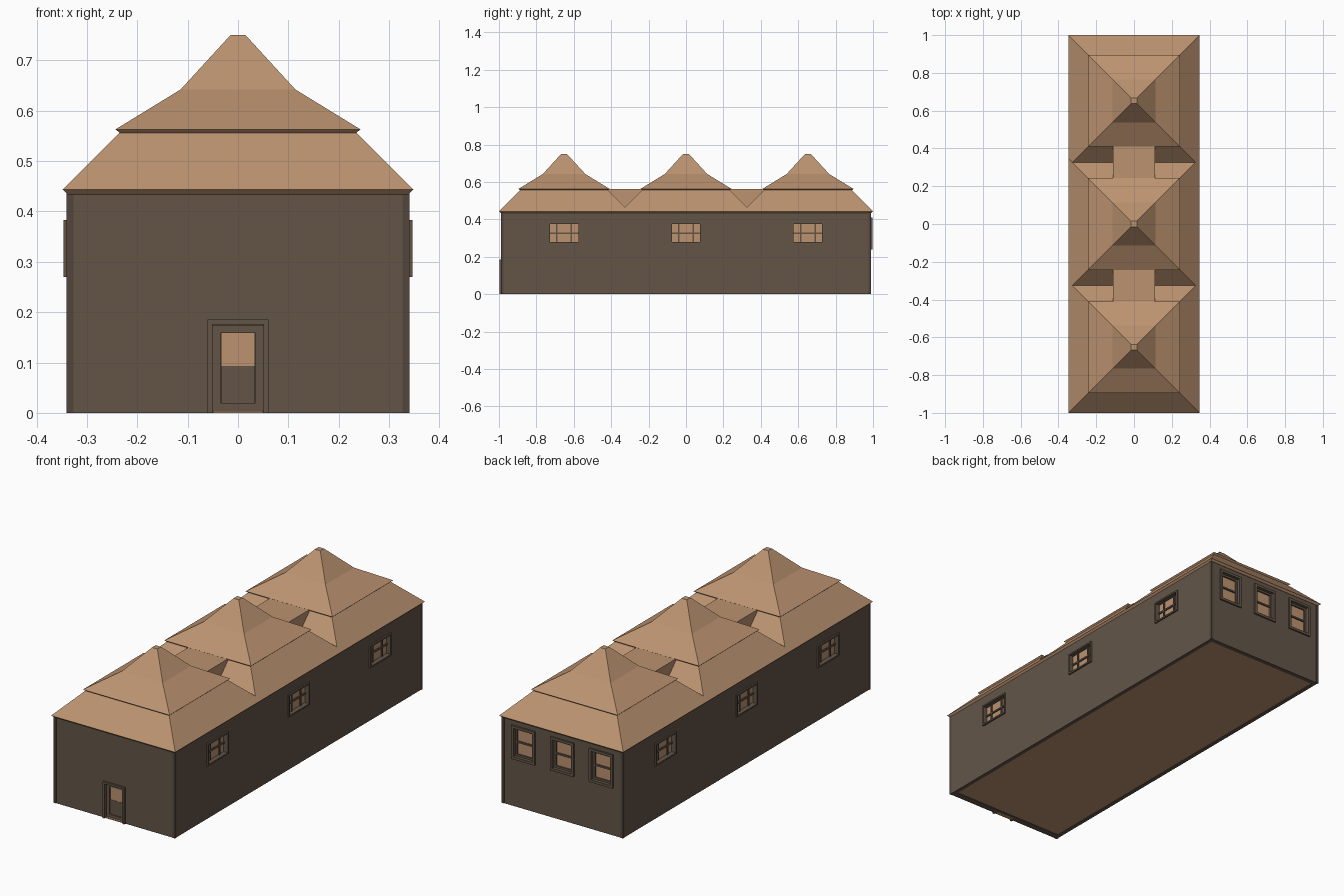
import bpy, bmesh, math
from mathutils import Matrix, Vector

if "Cube" in bpy.data.objects:
    bpy.data.objects.remove(bpy.data.objects["Cube"])


def material(name, rgb):
    m = bpy.data.materials.new(name)
    m.diffuse_color = (*rgb, 1)
    m.use_nodes = True
    m.node_tree.nodes["Principled BSDF"].inputs["Base Color"].default_value = m.diffuse_color
    return m


WALL = material("dark_plaster", (0.125, 0.091, 0.064))
TRIM = material("dark_trim", (0.085, 0.062, 0.045))
TAN = material("tan_shingle", (0.50, 0.29, 0.163))


def finish(name, bm, mat):
    bmesh.ops.recalc_face_normals(bm, faces=bm.faces)
    me = bpy.data.meshes.new(name)
    bm.to_mesh(me)
    bm.free()
    me.materials.append(mat)
    ob = bpy.data.objects.new(name, me)
    bpy.context.collection.objects.link(ob)
    return ob


def add_box(bm, lo, hi, angle=0):
    """Box from corner lo to corner hi, then turned about z by angle degrees."""
    lo, hi = Vector(lo), Vector(hi)
    mat = (Matrix.Rotation(math.radians(angle), 4, 'Z')
           @ Matrix.Translation((lo + hi) / 2)
           @ Matrix.Diagonal((*(hi - lo), 1)))
    bmesh.ops.create_cube(bm, size=1, matrix=mat)


def boxes(name, items, mat, angle=0):
    bm = bmesh.new()
    for lo, hi in items:
        add_box(bm, lo, hi, angle)
    return finish(name, bm, mat)


HX, HY, TOP = 0.338, 0.988, 0.436   # wall half sizes and height
cuts = bmesh.new()


def frame_items(u, z0, z1, half, t, y0, y1, sill=True):
    """Rectangular ring of bars; half and z0..z1 are the outer size."""
    items = [((u - half, y0, z0), (u - half + t, y1, z1)),
             ((u + half - t, y0, z0), (u + half, y1, z1)),
             ((u - half + t, y0, z1 - t), (u + half - t, y1, z1))]
    if sill:
        items.append(((u - half + t, y0, z0), (u + half - t, y1, z0 + t)))
    return items


def window(name, angle, dist, u, z0, z1, half, t, inner, bars):
    """Recessed pane with a proud frame and muntins on the wall at dist."""
    face = -dist
    add_box(cuts, (u - half + t, face - 0.05, z0 + t),
            (u + half - t, face + 0.022, z1 - t), angle)
    boxes(name + "_frame", frame_items(u, z0, z1, half, t, face - 0.008, face + 0.001),
          WALL, angle)
    boxes(name + "_pane", [((u - half + t, face + 0.016, z0 + t),
                            (u + half - t, face + 0.0215, z1 - t))], TAN, angle)
    items = []
    if inner:
        items += frame_items(u, z0 + t, z1 - t, half - t, inner, face + 0.008, face + 0.018)
    zm = (z0 + z1) / 2
    items.append(((u - half + t, face + 0.009, zm - 0.004),
                  (u + half - t, face + 0.017, zm + 0.004)))
    for b in bars:
        items.append(((u + b - 0.004, face + 0.010, z0 + t),
                      (u + b + 0.004, face + 0.017, z1 - t)))
    boxes(name + "_muntins", items, WALL, angle)


# Side windows, three on each long wall
for angle, side in ((90, "right"), (270, "left")):
    for i, u in enumerate((-0.652, 0, 0.652)):
        window(f"{side}_window_{i}", angle, HX, u, 0.27, 0.383, 0.084, 0.008, 0, (-0.038, 0.038))

# Back windows
for i, u in enumerate((-0.218, 0, 0.218)):
    window(f"back_window_{i}", 180, HY, u, 0.24, 0.41, 0.066, 0.013, 0.010, ())

# Front door
add_box(cuts, (-0.051, -1.05, -0.02), (0.051, -HY + 0.02, 0.175))
boxes("door_frame", frame_items(0, 0, 0.185, 0.061, 0.010, -0.998, -HY + 0.001, False), WALL)
boxes("door_leaf", frame_items(0, 0.004, 0.174, 0.0505, 0.0155, -0.979, -0.969), WALL)
boxes("door_lower_panel", [((-0.034, -0.975, 0.018), (0.034, -0.969, 0.093))], WALL)
boxes("door_pane", [((-0.034, -0.974, 0.093), (0.034, -0.969, 0.160))], TAN)
boxes("door_threshold", [((-0.05, -0.99, 0), (0.05, -0.969, 0.004))], TAN)

# Walls with openings cut, and a recess below for the floor
add_box(cuts, (-0.318, -0.955, -0.02), (0.318, 0.965, 0.008))
cutter = finish("opening_cutter", cuts, WALL)
cutter.hide_render = True
cutter.hide_viewport = True
walls = boxes("walls", [((-HX, -HY, 0), (HX, HY, TOP))], WALL)
mod = walls.modifiers.new("openings", 'BOOLEAN')
mod.operation, mod.solver, mod.object = 'DIFFERENCE', 'EXACT', cutter
boxes("floor", [((-0.318, -0.955, 0.002), (0.318, 0.965, 0.0075))], TAN)

# Corner posts
boxes("corner_posts",
      [((min(sx * 0.327, sx * 0.340), min(sy * 0.977, sy * 0.990), 0),
        (max(sx * 0.327, sx * 0.340), max(sy * 0.977, sy * 0.990), TOP))
       for sx in (-1, 1) for sy in (-1, 1)], TRIM)


def square_loft(name, y, profile, mat):
    """Stack of square rings (half size, height) around (0, y)."""
    bm = bmesh.new()
    rings = [[bm.verts.new((sx * r, y + sy * r, z))
              for sx, sy in ((-1, -1), (1, -1), (1, 1), (-1, 1))] for r, z in profile]
    for a, b in zip(rings, rings[1:]):
        for i in range(4):
            j = (i + 1) % 4
            bm.faces.new((a[i], a[j], b[j], b[i]))
    bm.faces.new(rings[0][::-1])
    bm.faces.new(rings[-1])
    return finish(name, bm, mat)


# Three joined hipped roofs, each a skirt and a bell-shaped cap
for i, y in enumerate((-0.652, 0, 0.652)):
    square_loft(f"roof_skirt_{i}", y, [(0.338, 0.434), (0.348, 0.443), (0.234, 0.557)], TAN)
    square_loft(f"roof_cap_{i}", y, [(0.234, 0.555), (0.243, 0.563), (0.114, 0.642),
                                     (0.015, 0.750)], TAN)

# Flat links bridging the valleys
boxes("roof_links", [((-0.11, s * 0.326 - 0.10, 0.45), (0.11, s * 0.326 + 0.10, 0.562))
                     for s in (-1, 1)], TAN)
